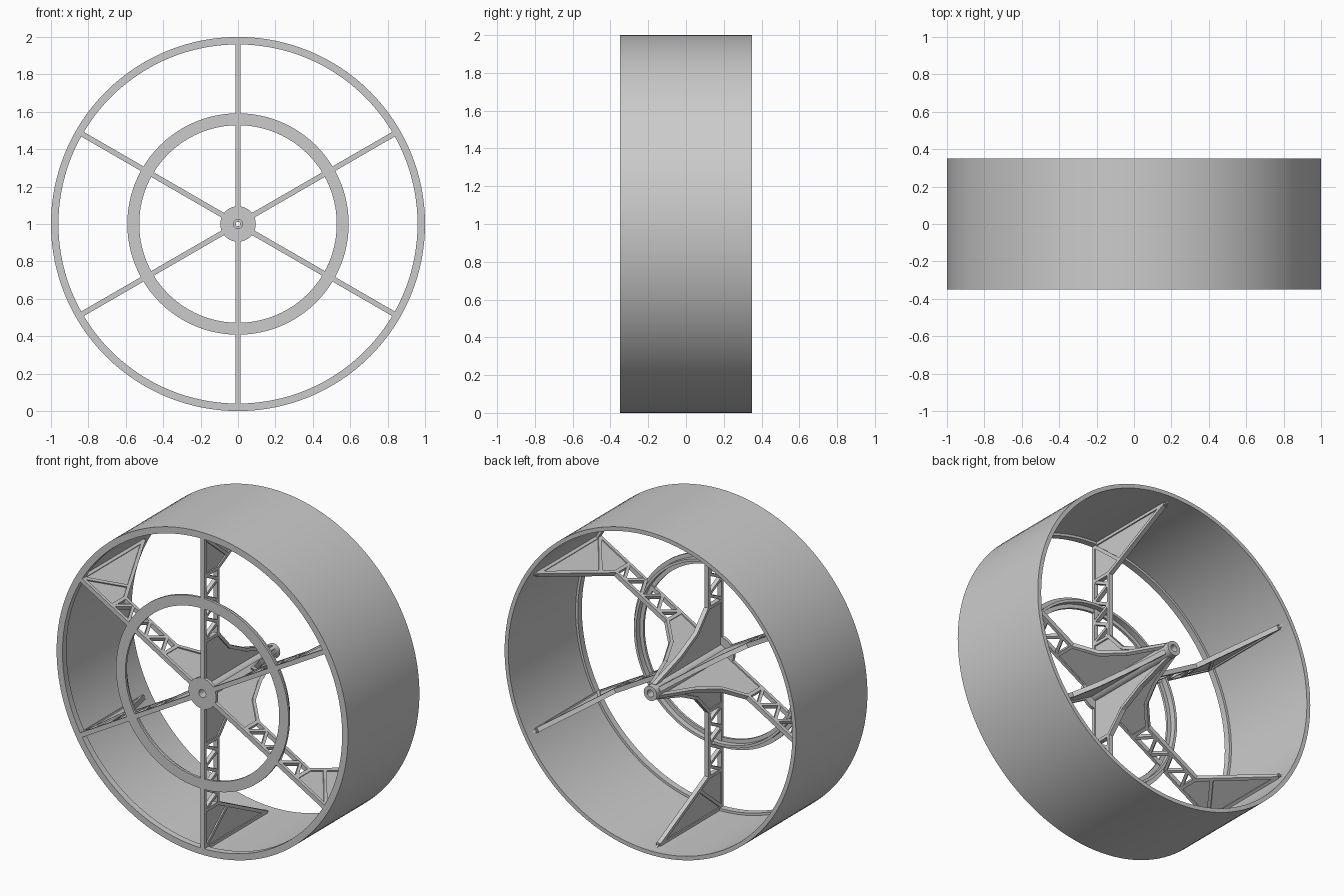
import bpy, bmesh
from math import cos, sin, pi, radians
from mathutils import Vector, Matrix

cube = bpy.data.objects.get("Cube")
if cube:
    bpy.data.objects.remove(cube)

grey = bpy.data.materials.new("plain grey")
grey.use_nodes = True
grey.diffuse_color = (0.6, 0.6, 0.6, 1)
grey.node_tree.nodes["Principled BSDF"].inputs["Base Color"].default_value = (0.6, 0.6, 0.6, 1)

CENTRE = 1.0    # height of the axle
FRONT = -0.35
BACK = 0.35
BEAM = -0.20    # rear edge of the spoke beam


def finish(bm, name, smooth=False):
    bmesh.ops.recalc_face_normals(bm, faces=bm.faces)
    mesh = bpy.data.meshes.new(name)
    bm.to_mesh(mesh)
    bm.free()
    mesh.materials.append(grey)
    obj = bpy.data.objects.new(name, mesh)
    bpy.context.collection.objects.link(obj)
    if smooth:
        bpy.ops.object.select_all(action='DESELECT')
        obj.select_set(True)
        bpy.context.view_layer.objects.active = obj
        bpy.ops.object.shade_smooth_by_angle(angle=radians(30))
    return obj


def lathe(name, profile, steps):
    """Turn a closed (radius, y) profile around the axle."""
    bm = bmesh.new()
    rings = []
    for i in range(steps):
        a = 2 * pi * i / steps
        rings.append([bm.verts.new((r * cos(a), y, CENTRE + r * sin(a))) for r, y in profile])
    n = len(profile)
    for i in range(steps):
        p, q = rings[i], rings[(i + 1) % steps]
        for j in range(n):
            k = (j + 1) % n
            bm.faces.new((p[j], p[k], q[k], q[j]))
    return finish(bm, name, True)


def plate(bm, points, thick):
    """Flat plate in the spoke plane, from (radius, y) points."""
    lo = [bm.verts.new((r, y, -thick / 2)) for r, y in points]
    hi = [bm.verts.new((r, y, thick / 2)) for r, y in points]
    bm.faces.new(lo[::-1])
    bm.faces.new(hi)
    for i in range(len(points)):
        j = (i + 1) % len(points)
        bm.faces.new((lo[i], lo[j], hi[j], hi[i]))


def strut(bm, a, b, width, thick):
    a, b = Vector(a), Vector(b)
    d = (b - a).normalized()
    n = Vector((-d.y, d.x)) * width / 2
    plate(bm, [a - n, b - n, b + n, a + n], thick)


# Rim with a narrow front lip
lathe("rim", [(1, FRONT), (1, BACK), (0.975, BACK), (0.975, FRONT + 0.04),
              (0.96, FRONT + 0.04), (0.96, FRONT)], 128)

# Flat inner ring with a stiffening rib behind it
lathe("inner_ring", [(0.592, FRONT), (0.592, FRONT + 0.015), (0.568, FRONT + 0.015),
                     (0.568, FRONT + 0.05), (0.552, FRONT + 0.05),
                     (0.552, FRONT + 0.015), (0.528, FRONT + 0.015), (0.528, FRONT)], 96)

# Hub disc and hollow axle tube, sharing one profile
lathe("hub_and_axle", [(0.095, FRONT), (0.095, FRONT + 0.02), (0.045, FRONT + 0.02),
                       (0.045, BACK), (0.022, BACK), (0.022, BACK - 0.15),
                       (0.012, BACK - 0.15), (0.012, FRONT + 0.1),
                       (0.024, FRONT + 0.1), (0.024, FRONT)], 48)

# Spoke outline: curved hub bracket, straight truss beam, outer bracket
T = 0.028
hub_edge = [(0.04, 0.32), (0.12, 0.07), (0.2, -0.09), (0.32, BEAM)]
truss_in, truss_out = 0.33, 0.73
tip = (0.978, 0.30)


def build_spoke(index):
    bm = bmesh.new()
    f = FRONT + 0.01
    # Front flange
    strut(bm, (0.035, f), (0.965, f), 0.02, T)
    # Hub bracket: thin panel with a raised border
    plate(bm, [(0.035, FRONT + 0.005)] + [(r, y) for r, y in hub_edge]
          + [(0.32, FRONT + 0.005)], 0.012)
    edge = [(r - 0.003, y - 0.006) for r, y in hub_edge]
    for a, b in zip(edge, edge[1:]):
        strut(bm, a, b, 0.02, T)
    strut(bm, (0.32, FRONT), (0.32, BEAM), 0.02, T)
    # Truss beam with open triangles
    strut(bm, (0.31, BEAM - 0.01), (truss_out + 0.01, BEAM - 0.01), 0.02, T)
    bays = 6
    step = (truss_out - truss_in) / bays
    for i in range(bays):
        y0, y1 = (f, BEAM - 0.01) if i % 2 == 0 else (BEAM - 0.01, f)
        strut(bm, (truss_in + i * step, y0), (truss_in + (i + 1) * step, y1), 0.018, T * 0.9)
    strut(bm, (truss_out, FRONT), (truss_out, BEAM), 0.02, T)
    # Outer bracket: thin panel, raised border and one diagonal rib
    plate(bm, [(truss_out, FRONT + 0.005), (0.97, FRONT + 0.005), tip, (truss_out, BEAM)], 0.012)
    strut(bm, (truss_out, BEAM - 0.01), (0.972, 0.27), 0.02, T)
    strut(bm, (0.967, FRONT + 0.01), (0.967, 0.27), 0.02, T)
    strut(bm, (0.955, FRONT + 0.02), (0.78, -0.12), 0.02, T)
    # Swing the spoke to its place around the axle
    turn = Matrix.Rotation(-radians(30 + 60 * index), 4, 'Y')
    bm.transform(Matrix.Translation((0, 0, CENTRE)) @ turn)
    finish(bm, "spoke_%d" % (index + 1))


for s in range(6):
    build_spoke(s)
